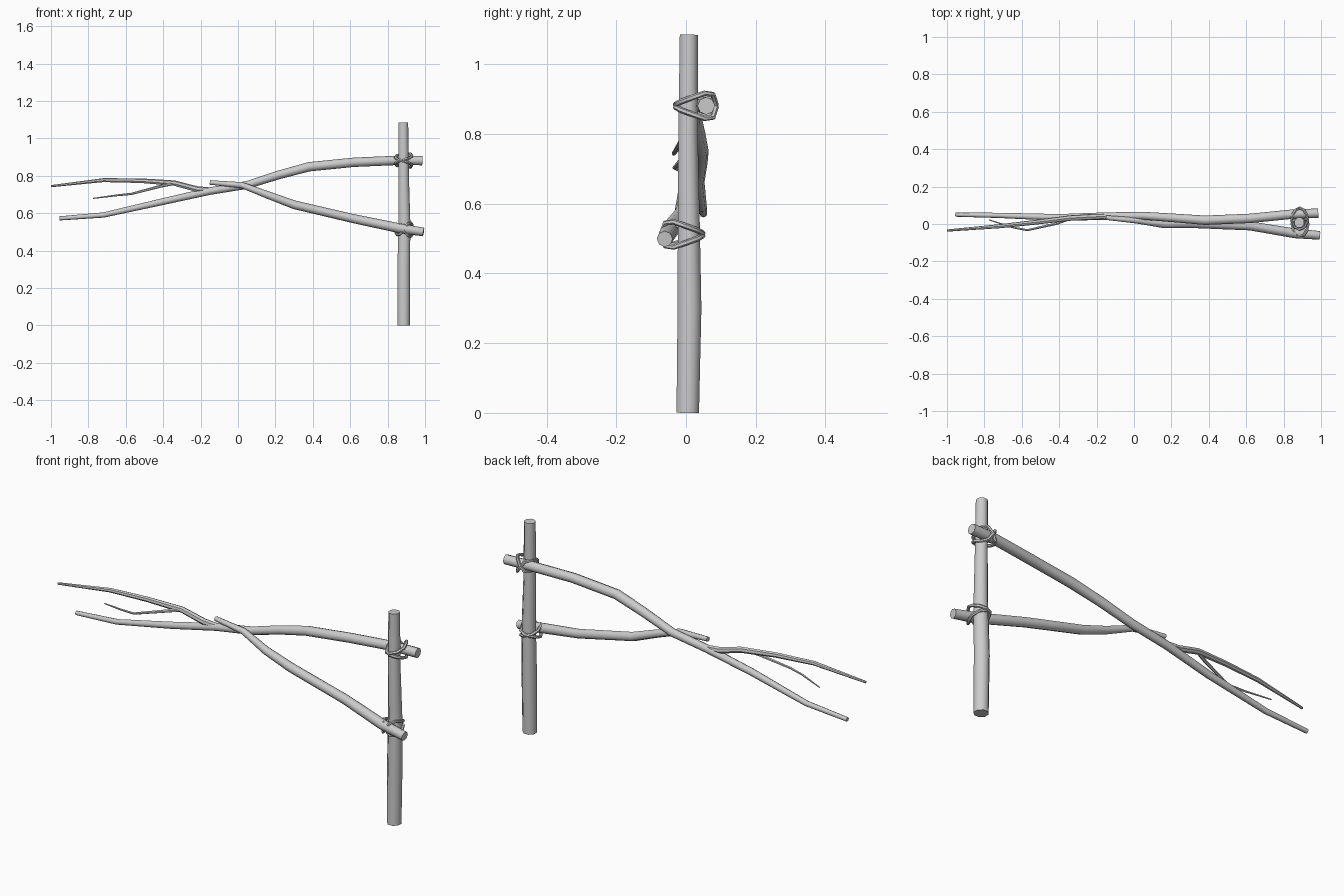
import bpy, bmesh, math
from mathutils import Vector


def tube(name, pts, sides=8, closed=False, phase=0.0):
    """Sweep a polygon along (x, y, z, radius) points, with caps if open."""
    P = [Vector(p[:3]) for p in pts]
    n = len(P)
    mid = sum(P, Vector()) / n
    bm = bmesh.new()
    rings, normal, last = [], None, None
    for i, p in enumerate(P):
        a = P[(i - 1) % n] if closed else P[max(i - 1, 0)]
        b = P[(i + 1) % n] if closed else P[min(i + 1, n - 1)]
        t = (b - a).normalized()
        if closed:
            normal = p - mid
        elif normal is None:
            normal = Vector((0, 0, 1)) if abs(t.z) < 0.8 else Vector((0, 1, 0))
        else:
            normal = last.rotation_difference(t) @ normal
        normal = (normal - t * normal.dot(t)).normalized()
        side, last = t.cross(normal), t
        ring = []
        for k in range(sides):
            ang = 2 * math.pi * k / sides + phase
            ring.append(bm.verts.new(p + pts[i][3] * (normal * math.cos(ang) + side * math.sin(ang))))
        rings.append(ring)
    for i in range(n if closed else n - 1):
        r, s = rings[i], rings[(i + 1) % n]
        for k in range(sides):
            j = (k + 1) % sides
            bm.faces.new((r[k], r[j], s[j], s[k]))
    if not closed:
        bm.faces.new(rings[0][::-1])
        bm.faces.new(rings[-1])
    bmesh.ops.recalc_face_normals(bm, faces=bm.faces)
    me = bpy.data.meshes.new(name)
    bm.to_mesh(me)
    bm.free()
    ob = bpy.data.objects.new(name, me)
    bpy.context.collection.objects.link(ob)
    bpy.ops.object.select_all(action='DESELECT')
    ob.select_set(True)
    bpy.context.view_layer.objects.active = ob
    bpy.ops.object.shade_smooth_by_angle(angle=math.radians(50))
    return ob


# Upright post
PX = 0.886
tube("post", [(PX, 0.005, 0, 0.035), (PX, 0.010, 0.30, 0.037), (PX + 0.004, 0.008, 0.55, 0.034),
              (PX, 0.006, 0.80, 0.030), (PX - 0.002, 0.008, 1.085, 0.028)], 8, phase=math.pi / 8)

# Upper rail: long branch running past the crossing
tube("upper_branch", [(0.985, 0.058, 0.881, 0.025), (0.85, 0.053, 0.882, 0.025), (0.62, 0.030, 0.872, 0.025),
                      (0.38, 0.020, 0.848, 0.025), (0.22, 0.032, 0.805, 0.023), (0.05, 0.044, 0.751, 0.021),
                      (-0.15, 0.042, 0.718, 0.020), (-0.40, 0.035, 0.662, 0.018),
                      (-0.72, 0.046, 0.590, 0.014), (-0.955, 0.050, 0.572, 0.011)], 8)

# Fork and twig growing from the upper branch
tube("branch_fork", [(-0.13, 0.042, 0.722, 0.014), (-0.22, 0.038, 0.728, 0.016), (-0.34, 0.032, 0.760, 0.015),
                     (-0.52, 0.010, 0.773, 0.013), (-0.72, -0.012, 0.776, 0.011),
                     (-1.0, -0.035, 0.744, 0.006)], 7)
tube("twig", [(-0.34, 0.030, 0.760, 0.009), (-0.41, 0.003, 0.745, 0.008), (-0.57, -0.033, 0.703, 0.006),
              (-0.65, -0.018, 0.695, 0.005), (-0.775, 0.022, 0.679, 0.003)], 6)

# Lower rail: shorter branch sloping up to the crossing
tube("lower_branch", [(0.992, -0.061, 0.499, 0.023), (0.86, -0.050, 0.520, 0.026), (0.62, -0.010, 0.570, 0.024),
                      (0.30, 0.002, 0.645, 0.023), (0.16, -0.002, 0.697, 0.020), (0.02, 0.018, 0.750, 0.016),
                      (-0.15, 0.034, 0.764, 0.012)], 8)

# Rope lashings: two crossing loops at each joint
LOOP = [(0, -0.033, 0), (0.030, -0.018, 0.008), (0.044, 0.015, 0.020), (0.036, 0.050, 0.032),
        (0.020, 0.074, 0.029), (0, 0.083, 0), (-0.020, 0.074, -0.029), (-0.036, 0.050, -0.032),
        (-0.044, 0.015, -0.020), (-0.030, -0.018, -0.008)]


def lashing(name, x, y0, z, ydir):
    for tag, s in (("a", 1), ("b", -1)):
        tube(f"{name}_{tag}", [(x + s * a, y0 + ydir * b, z + c + s * 0.004, 0.008) for a, b, c in LOOP], 6, True)


lashing("upper_rope", PX, 0.003, 0.881, 1)
lashing("lower_rope", PX + 0.002, 0.015, 0.512, -1)
